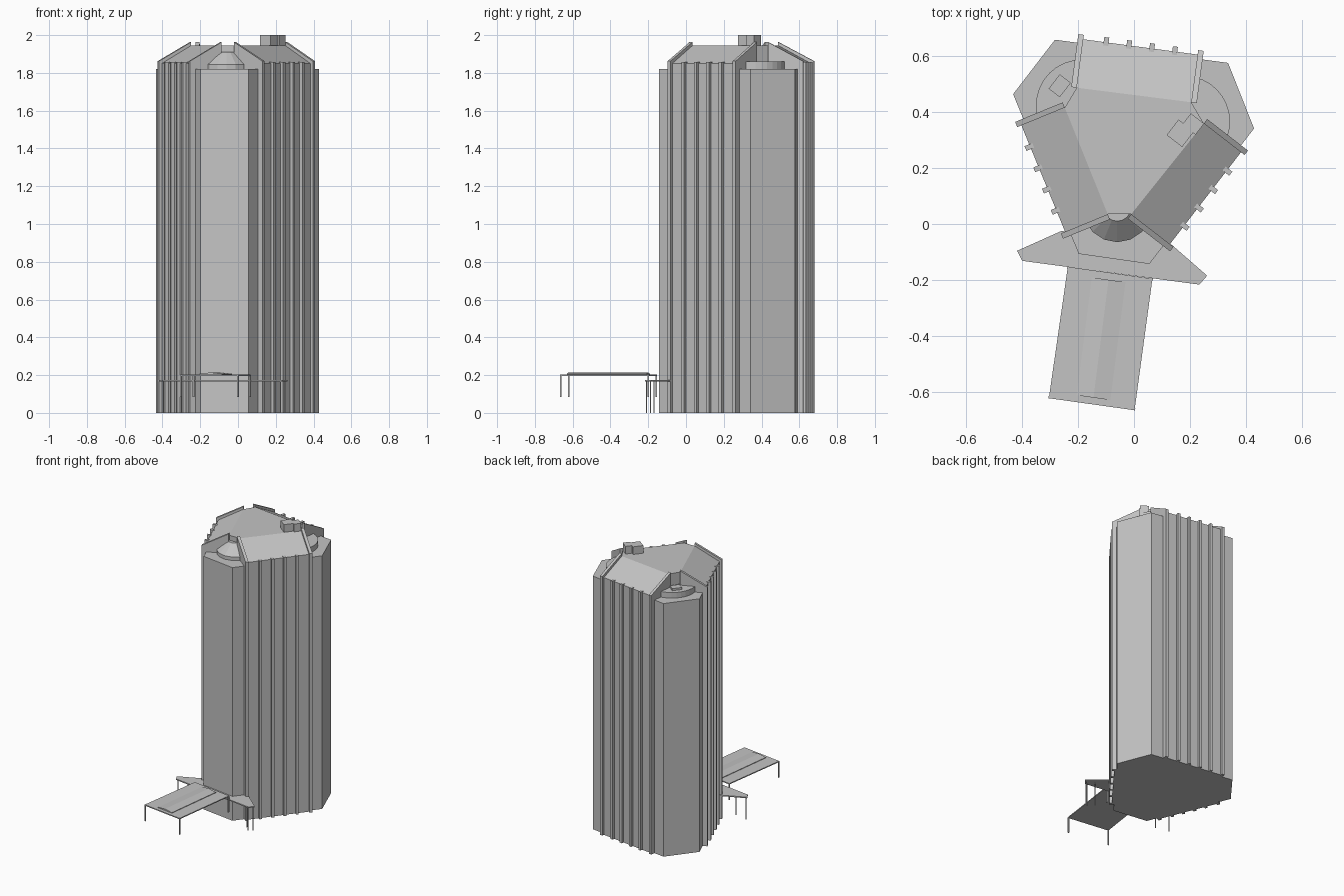
import bpy, bmesh, math
from mathutils import Vector

cube = bpy.data.objects.get("Cube")
if cube:
    bpy.data.objects.remove(cube, do_unlink=True)

grey = bpy.data.materials.new("concrete_grey")
grey.use_nodes = True
COLOUR = (0.55, 0.55, 0.55, 1)
grey.diffuse_color = COLOUR
grey.node_tree.nodes["Principled BSDF"].inputs["Base Color"].default_value = COLOUR


def finish(name, bm):
    bmesh.ops.recalc_face_normals(bm, faces=bm.faces)
    mesh = bpy.data.meshes.new(name)
    bm.to_mesh(mesh)
    bm.free()
    mesh.materials.append(grey)
    obj = bpy.data.objects.new(name, mesh)
    bpy.context.collection.objects.link(obj)
    return obj


def prism(name, outline, low, high):
    """Upright solid over an outline; high is one height or one per corner."""
    tops = high if isinstance(high, (list, tuple)) else [high] * len(outline)
    bm = bmesh.new()
    base = [bm.verts.new((p[0], p[1], low)) for p in outline]
    cap = [bm.verts.new((p[0], p[1], z)) for p, z in zip(outline, tops)]
    bm.faces.new(base)
    bm.faces.new(cap)
    for i in range(len(base)):
        j = (i + 1) % len(base)
        bm.faces.new((base[i], base[j], cap[j], cap[i]))
    return finish(name, bm)


def box(name, centre, along, length, width, low, high):
    """Upright box turned so its length follows a direction."""
    u = Vector(along).normalized()
    v = Vector((-u.y, u.x))
    c = Vector(centre)
    signs = ((-1, -1), (1, -1), (1, 1), (-1, 1))
    return prism(name, [c + u * s * length / 2 + v * t * width / 2 for s, t in signs], low, high)


def drum(name, centre, r1, r2, low, high, sides):
    bm = bmesh.new()
    bmesh.ops.create_cone(bm, cap_ends=True, segments=sides, radius1=r1, radius2=r2, depth=high - low)
    bmesh.ops.translate(bm, verts=bm.verts, vec=(centre[0], centre[1], (low + high) / 2))
    return finish(name, bm)


LOBE_TOP, EAVE, ROOF = 1.82, 1.85, 1.945

# Tower shaft: six-sided, with the long sides carrying the ribbed facades
shaft = [Vector(p) for p in ((-0.283, 0.66), (0.337, 0.577), (0.43, 0.342),
                             (0.055, -0.143), (-0.198, -0.107), (-0.433, 0.465))]
prism("tower_shaft", shaft, 0, LOBE_TOP)

# Flat roof core
crown = [Vector(p) for p in ((-0.205, 0.488), (0.205, 0.436), (0.25, 0.36),
                             (-0.01, 0.035), (-0.094, 0.035), (-0.248, 0.417))]
prism("roof_core", crown, 1.7, ROOF)

# Three facades: sloping roof bay, end fins and four ribs each
for side, label in enumerate(("back", "left", "right")):
    a, b = shaft[side * 2], shaft[side * 2 + 1]
    inner = crown[side * 2], crown[side * 2 + 1]
    along = (b - a).normalized()
    out = Vector((-along.y, along.x))
    outer = [a + along * (p - a).dot(along) + out * 0.015 for p in inner]
    prism(label + "_facade_bay", [outer[0], outer[1], inner[1], inner[0]], 0, [EAVE, EAVE, ROOF, ROOF])
    for o, i, sign in ((outer[0], inner[0], -1), (outer[1], inner[1], 1)):
        tip = o + out * 0.016
        step = along * sign * 0.02
        prism(label + "_end_fin", [tip, tip + step, i + step, i], 0,
              [EAVE + 0.012, EAVE + 0.012, ROOF + 0.018, ROOF + 0.018])
    for k in range(1, 5):
        box(label + "_rib", outer[0].lerp(outer[1], k / 5) + out * 0.003, along,
            0.018, 0.03, 0, EAVE + 0.008)

# Round roof drums on the corner lobes
drum("right_roof_drum", (-0.187, 0.425), 0.164, 0.164, 1.8, 1.86, 32)
drum("left_roof_drum", (0.18, 0.367), 0.164, 0.164, 1.8, 1.86, 32)
drum("front_drum", (-0.06, 0.06), 0.125, 0.125, 1.8, 1.845, 16)
drum("front_cone", (-0.06, 0.06), 0.125, 0.05, 1.845, 1.91, 16)

# Rooftop plant boxes
slant = shaft[2] - shaft[3]
box("plant_room", (0.166, 0.325), slant, 0.07, 0.07, ROOF - 0.02, 2.0)
box("plant_annex", (0.212, 0.358), slant, 0.05, 0.06, ROOF - 0.02, 2.0)
box("roof_hatch", (-0.266, 0.495), slant, 0.065, 0.05, 1.85, 1.875)

# Entrance wings: wide low canopy on posts
wing = [(-0.419, -0.096), (-0.40, -0.132), (0.234, -0.217),
        (0.262, -0.185), (0.13, -0.07), (-0.26, -0.025)]
prism("wing_canopy", wing, 0.167, 0.175)
for p in ((-0.395, -0.118), (-0.30, -0.14), (0.25, -0.187), (0.225, -0.208), (0.19, -0.17)):
    box("wing_post", p, (1, 0), 0.005, 0.005, 0, 0.17)

# Walkway canopy with a low ridge and corner posts
walk = [Vector(p) for p in ((-0.237, -0.153), (0.066, -0.196), (0.002, -0.667), (-0.305, -0.624))]
prism("walkway_canopy", walk, 0.196, 0.203)
centre = sum(walk, Vector((0, 0))) / 4
for p in walk:
    box("walkway_post", p.lerp(centre, 0.015), walk[1] - walk[0], 0.008, 0.008, 0.085, 0.2)

across = (walk[1] - walk[0]).normalized()
start, end = Vector((-0.091, -0.2)), Vector((-0.145, -0.622))
for sign in (-1, 1):
    edge = across * sign * 0.061
    prism("walkway_ridge", [start, start + edge, end + edge, end], 0.2, [0.214, 0.207, 0.207, 0.214])
